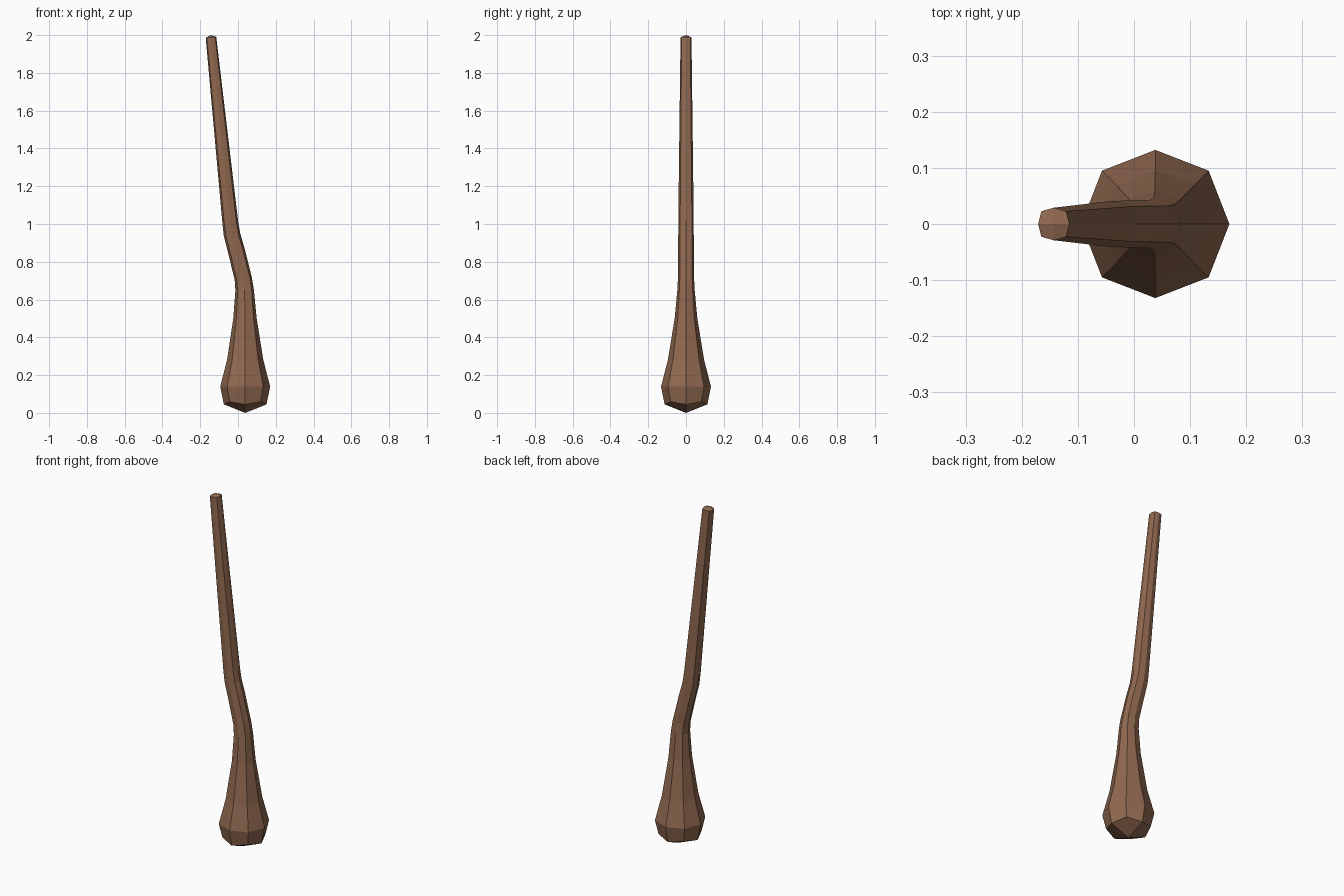
import bpy, bmesh, math

if "Cube" in bpy.data.objects:
    bpy.data.objects.remove(bpy.data.objects["Cube"])

# Centreline stations: x, z, half-width x, half-width y, diagonal factor, tilt (rad), diagonal lift
STATIONS = [
    (0.038, 0.045, 0.113, 0.113, 0.72, 0.00, 0.014),
    (0.038, 0.140, 0.132, 0.132, 0.72, 0.00, 0),
    (0.038, 0.280, 0.096, 0.096, 0.72, 0.00, 0),
    (0.037, 0.500, 0.062, 0.060, 0.73, 0.00, 0),
    (0.035, 0.650, 0.049, 0.046, 0.76, 0.05, 0),
    (0.028, 0.710, 0.046, 0.043, 0.76, 0.16, 0),
    (-0.009, 0.860, 0.045, 0.042, 0.76, 0.25, 0),
    (-0.032, 0.945, 0.044, 0.041, 0.76, 0.20, 0),
    (-0.041, 1.010, 0.042, 0.041, 0.76, 0.12, 0),
    (-0.143, 1.988, 0.028, 0.029, 0.79, 0.10, 0),
]

bm = bmesh.new()


def ring(x, z, rx, ry, diag, tilt, lift):
    """Eight-sided section, tilted about y to follow the bend."""
    verts = []
    for i in range(8):
        a = i * math.pi / 4
        k = diag / math.cos(math.pi / 4) if i % 2 else 1.0
        u, v = rx * k * math.cos(a), ry * k * math.sin(a)
        dz = lift if i % 2 else 0
        verts.append(bm.verts.new((x + u * math.cos(tilt), v,
                                   z + u * math.sin(tilt) + dz)))
    return verts


def cap(loop, tip):
    """Four quads meeting at a raised centre point."""
    c = bm.verts.new(tip)
    for i in range(0, 8, 2):
        bm.faces.new((c, loop[i], loop[i + 1], loop[(i + 2) % 8]))


# Club body lofted through the sections, closed at both ends
rings = [ring(*s) for s in STATIONS]
for a, b in zip(rings, rings[1:]):
    for i in range(8):
        j = (i + 1) % 8
        bm.faces.new((a[i], a[j], b[j], b[i]))
cap(rings[0], (0.038, 0, 0.0))
cap(rings[-1], (-0.144, 0, 2.0))
bmesh.ops.recalc_face_normals(bm, faces=bm.faces)

mesh = bpy.data.meshes.new("wooden_club")
bm.to_mesh(mesh)
bm.free()
club = bpy.data.objects.new("wooden_club", mesh)
bpy.context.collection.objects.link(club)

# Brown wood
wood = bpy.data.materials.new("brown_wood")
wood.diffuse_color = (0.28, 0.14, 0.08, 1)
wood.use_nodes = True
wood.node_tree.nodes["Principled BSDF"].inputs["Base Color"].default_value = wood.diffuse_color
mesh.materials.append(wood)
